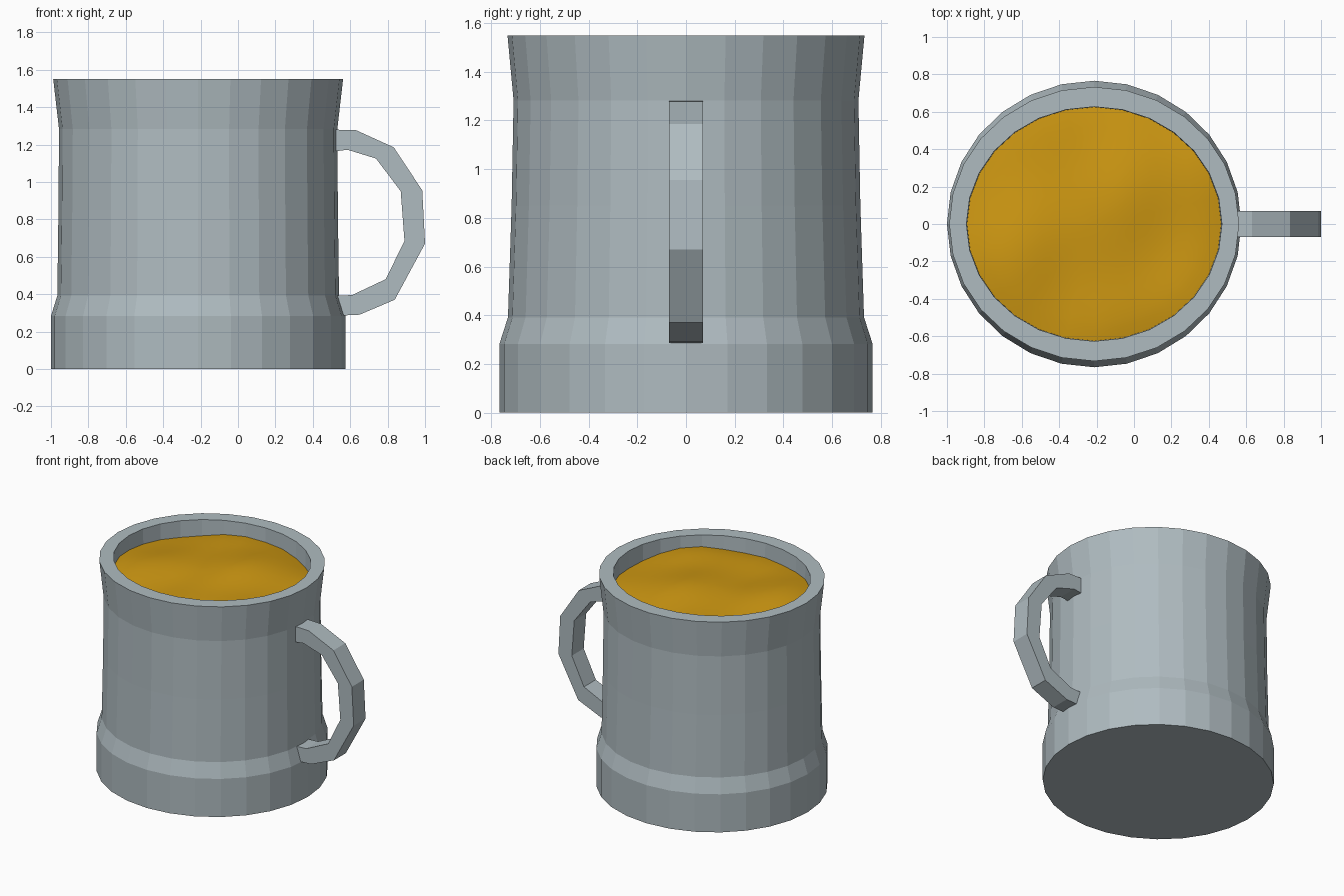
import bpy
import bmesh
import math

if "Cube" in bpy.data.objects:
    bpy.data.objects.remove(bpy.data.objects["Cube"])

CX = -0.213   # mug axis; the handle takes up the +x side
SIDES = 28


def material(name, color):
    m = bpy.data.materials.new(name)
    m.diffuse_color = (*color, 1.0)
    m.use_nodes = True
    m.node_tree.nodes["Principled BSDF"].inputs["Base Color"].default_value = m.diffuse_color
    return m


def finish(name, bm, mat, smooth=False):
    bmesh.ops.recalc_face_normals(bm, faces=bm.faces)
    for f in bm.faces:
        f.smooth = smooth
    me = bpy.data.meshes.new(name)
    bm.to_mesh(me)
    bm.free()
    me.materials.append(mat)
    ob = bpy.data.objects.new(name, me)
    bpy.context.collection.objects.link(ob)
    return ob


def ring(bm, rx, ry, height):
    """One loop of vertices; height is a function of x and y."""
    out = []
    for i in range(SIDES):
        a = 2 * math.pi * i / SIDES
        x, y = CX + rx * math.cos(a), ry * math.sin(a)
        out.append(bm.verts.new((x, y, height(x, y))))
    return out


def bridge(bm, a, b):
    n = len(a)
    for i in range(n):
        j = (i + 1) % n
        bm.faces.new((a[i], a[j], b[j], b[i]))


pewter = material("pewter grey", (0.43, 0.50, 0.53))
gold = material("golden drink", (0.62, 0.315, 0.006))

# Mug body: outer wall, rim, inner wall and floor (rx, ry, z)
profile = [(0.787, 0.766, 0.0), (0.787, 0.766, 0.283), (0.753, 0.731, 0.392),
           (0.747, 0.716, 0.85), (0.744, 0.708, 1.283), (0.775, 0.733, 1.55),
           (0.683, 0.627, 1.55), (0.675, 0.622, 1.28), (0.675, 0.622, 0.12)]
bm = bmesh.new()
rings = [ring(bm, rx, ry, lambda x, y, z=z: z) for rx, ry, z in profile]
for a, b in zip(rings, rings[1:]):
    bridge(bm, a, b)
bm.faces.new(rings[0][::-1])
bm.faces.new(rings[-1])
finish("mug_body", bm, pewter)


# Drink: gently rippled disc, a little lower at its edge
def ripple(x, y):
    u = x - CX
    d = (u / 0.683) ** 2 + (y / 0.627) ** 2
    wave = (0.012 * math.sin(7 * u + 3 * y) + 0.010 * math.sin(8 * y - 4 * u + 1)
            + 0.006 * math.sin(13 * u - 2 * y))
    return 1.475 - 0.035 * d * d + wave


bm = bmesh.new()
STEPS = 12
prev = None
for k in range(1, STEPS + 1):
    t = k / STEPS
    cur = ring(bm, 0.682 * t, 0.626 * t, ripple)
    if prev is None:
        c = bm.verts.new((CX, 0, ripple(CX, 0)))
        for i in range(SIDES):
            bm.faces.new((c, cur[i], cur[(i + 1) % SIDES]))
    else:
        bridge(bm, prev, cur)
    prev = cur
drink = finish("drink", bm, gold, smooth=True)
if drink.data.polygons[0].normal.z < 0:
    drink.data.flip_normals()

# Handle: square section bar following outer and inner outlines in xz
outer = [(0.49, 1.28), (0.63, 1.277), (0.833, 1.185), (0.985, 0.955),
         (1.0, 0.67), (0.838, 0.37), (0.65, 0.29), (0.49, 0.283)]
inner = [(0.49, 1.16), (0.585, 1.172), (0.738, 1.125), (0.87, 0.95),
         (0.89, 0.685), (0.79, 0.48), (0.61, 0.395), (0.49, 0.39)]
bm = bmesh.new()
W = 0.07
loops = []
for (ox, oz), (ix, iz) in zip(outer, inner):
    loops.append([bm.verts.new(p) for p in
                  ((ox, -W, oz), (ox, W, oz), (ix, W, iz), (ix, -W, iz))])
for a, b in zip(loops, loops[1:]):
    bridge(bm, a, b)
bm.faces.new(loops[0])
bm.faces.new(loops[-1][::-1])
finish("handle", bm, pewter)
